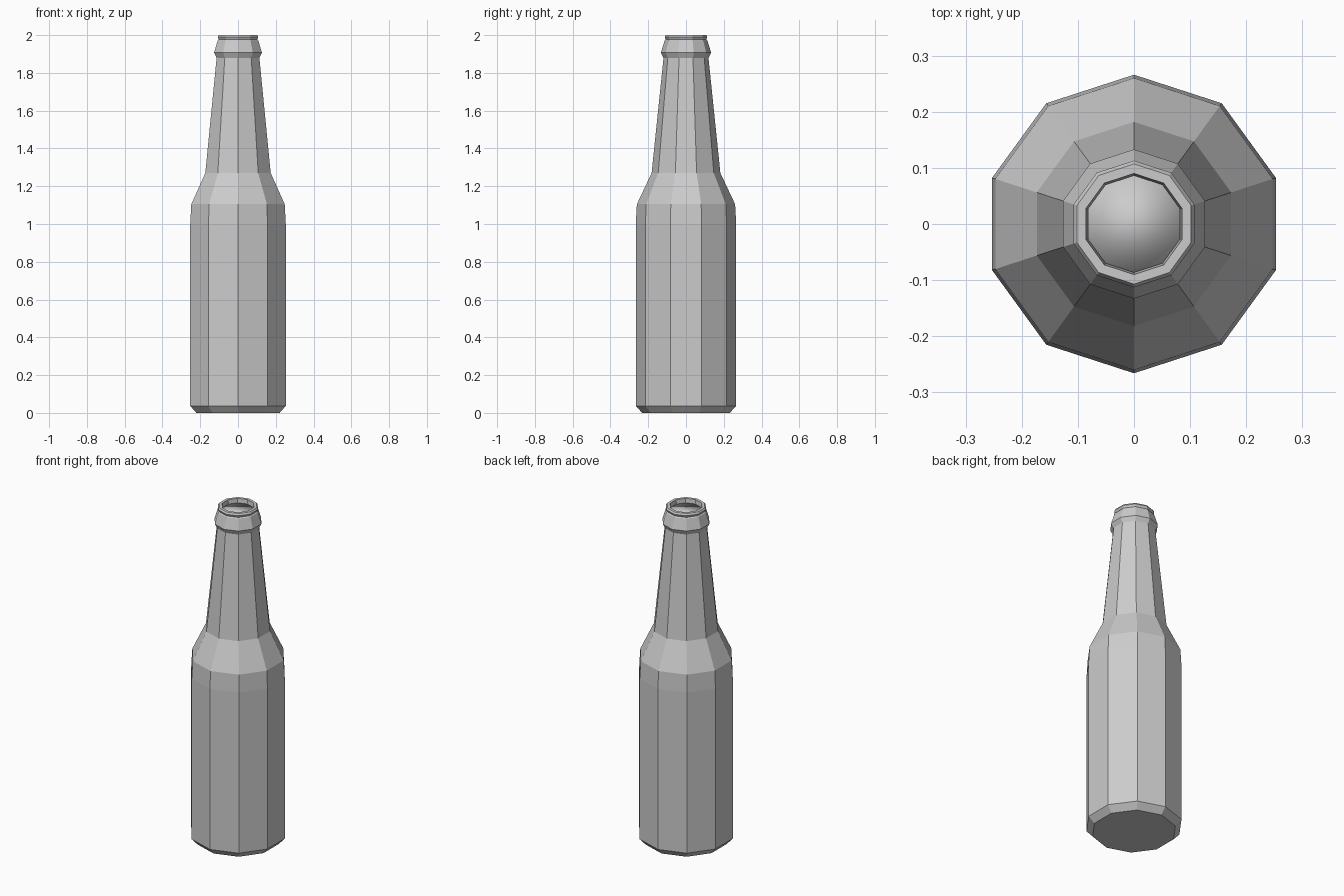
import bpy, bmesh, math

if "Cube" in bpy.data.objects:
    bpy.data.objects.remove(bpy.data.objects["Cube"])

SIDES = 10


def lathe(name, profile, cap_bottom=False, cap_top=False, smooth=False):
    """Revolve (radius, height) points into a ten-sided solid with a corner facing front."""
    bm = bmesh.new()
    rings = []
    for r, z in profile:
        angles = [math.pi / 2 + 2 * math.pi * i / SIDES for i in range(SIDES)]
        rings.append([bm.verts.new((r * math.cos(a), r * math.sin(a), z)) for a in angles])
    for low, high in zip(rings, rings[1:]):
        for i in range(SIDES):
            j = (i + 1) % SIDES
            bm.faces.new((low[i], low[j], high[j], high[i]))
    if cap_bottom:
        bm.faces.new(rings[0][::-1])
    if cap_top:
        bm.faces.new(rings[-1])
    for f in bm.faces:
        f.smooth = smooth
    mesh = bpy.data.meshes.new(name)
    bm.to_mesh(mesh)
    bm.free()
    obj = bpy.data.objects.new(name, mesh)
    bpy.context.collection.objects.link(obj)
    return obj


# Bottle: chamfered base, body, shoulder, neck, collar, rim and inner lip
lathe("bottle", [
    (0.232, 0.0), (0.266, 0.037), (0.266, 1.0), (0.26, 1.105),
    (0.182, 1.27), (0.119, 1.88), (0.133, 1.907), (0.113, 1.972),
    (0.107, 1.977), (0.113, 1.99), (0.107, 2.0), (0.09, 2.0), (0.086, 1.965),
], cap_bottom=True)

# Smooth plug closing the mouth just below the rim
lathe("mouth_plug", [(0.0865, 1.94), (0.0865, 1.975)], cap_top=True, smooth=True)
